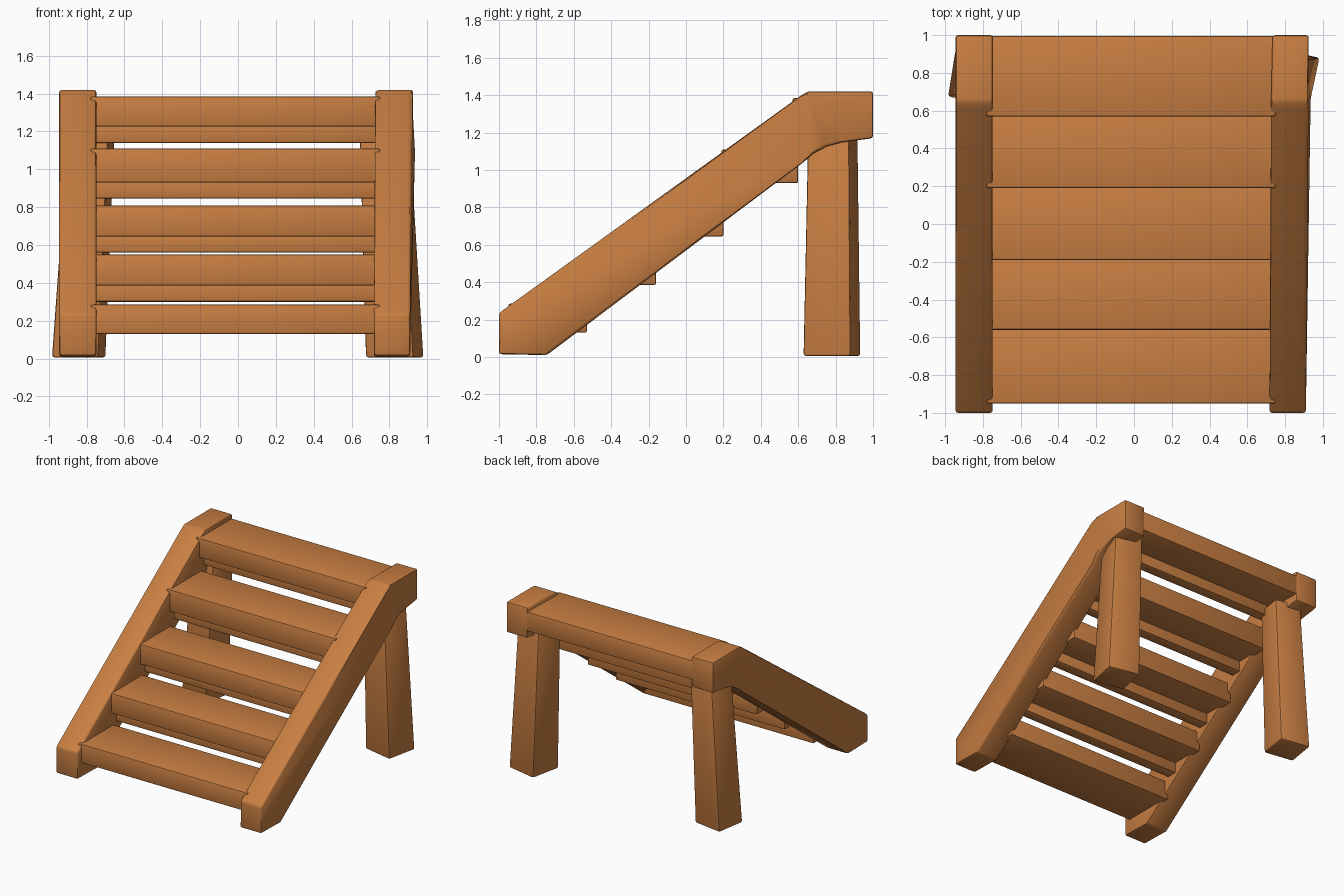
import bpy, bmesh, math
from mathutils import Matrix, Vector

if "Cube" in bpy.data.objects:
    bpy.data.objects.remove(bpy.data.objects["Cube"])

wood = bpy.data.materials.new("warm brown wood")
wood.diffuse_color = (0.58, 0.21, 0.055, 1)
wood.use_nodes = True
wood.node_tree.nodes["Principled BSDF"].inputs["Base Color"].default_value = wood.diffuse_color


def finish(name, bm, bevel=0.014):
    """Soften sharp edges and turn the bmesh into a wooden object."""
    bmesh.ops.recalc_face_normals(bm, faces=bm.faces)
    sharp = [e for e in bm.edges if e.calc_face_angle(0) > math.radians(25)]
    bmesh.ops.bevel(bm, geom=sharp, offset=bevel, segments=2, profile=0.5,
                    affect='EDGES', clamp_overlap=True)
    me = bpy.data.meshes.new(name)
    bm.to_mesh(me)
    bm.free()
    me.materials.append(wood)
    ob = bpy.data.objects.new(name, me)
    bpy.context.collection.objects.link(ob)
    bpy.ops.object.select_all(action='DESELECT')
    ob.select_set(True)
    bpy.context.view_layer.objects.active = ob
    bpy.ops.object.shade_smooth_by_angle(angle=math.radians(40))
    return ob


def box(name, x0, x1, y0, y1, z0, z1, bevel=0.01):
    bm = bmesh.new()
    m = (Matrix.Translation(((x0 + x1) / 2, (y0 + y1) / 2, (z0 + z1) / 2))
         @ Matrix.Diagonal((x1 - x0, y1 - y0, z1 - z0, 1)))
    bmesh.ops.create_cube(bm, size=1, matrix=m)
    return finish(name, bm, bevel)


# sloping side beams with a level head, profile in y-z
PROFILE = [(-1, 0.015), (-0.745, 0.01), (0.62, 1.035), (0.68, 1.085),
           (0.75, 1.125), (0.83, 1.147), (1, 1.17), (1, 1.42),
           (0.65, 1.42), (0.61, 1.395), (-1, 0.235)]


def side_beam(name, x0, x1, head_shift):
    bm = bmesh.new()
    verts = [bm.verts.new((x0 + (head_shift if y > 0.64 else 0), y, z))
             for y, z in PROFILE]
    face = bm.faces.new(verts)
    ext = bmesh.ops.extrude_face_region(bm, geom=[face])
    bmesh.ops.translate(bm, vec=(x1 - x0, 0, 0),
                        verts=[v for v in ext["geom"] if isinstance(v, bmesh.types.BMVert)])
    return finish(name, bm)


side_beam("left_side_beam", -0.945, -0.748, 0)
side_beam("right_side_beam", 0.718, 0.91, 0.015)

# treads: front y, back y, bottom z, top z; all but the lowest have a cleat
TREADS = [(-0.95, -0.53, 0.13, 0.285), (-0.56, -0.16, 0.385, 0.55),
          (-0.19, 0.20, 0.645, 0.81), (0.19, 0.60, 0.93, 1.11),
          (0.57, 0.995, 1.225, 1.385)]
for i, (y0, y1, z0, z1) in enumerate(TREADS):
    box(f"tread_{i + 1}", -0.78, 0.75, y0, y1, z0, z1)
    if i:
        box(f"tread_cleat_{i + 1}", -0.78, 0.75, y0 + 0.06, y0 + 0.15,
            z0 - 0.085, z0 + 0.02)


# splayed, slightly twisted and tapered back legs
def back_leg(name, foot, head, size, twist):
    bm = bmesh.new()
    bmesh.ops.create_cube(bm, size=1)
    rot = Matrix.Rotation(math.radians(twist), 3, 'Z')
    for v in bm.verts:
        top = v.co.z > 0
        s = size * (0.87 if top else 1)
        offset = rot @ Vector((v.co.x * s, v.co.y * s, 0))
        v.co = Vector(head if top else foot) + offset
    return finish(name, bm)


back_leg("right_back_leg", (0.828, 0.78, 0.005), (0.775, 0.785, 1.2), 0.26, -12)
back_leg("left_back_leg", (-0.842, 0.778, 0.005), (-0.775, 0.785, 1.2), 0.25, -9)
